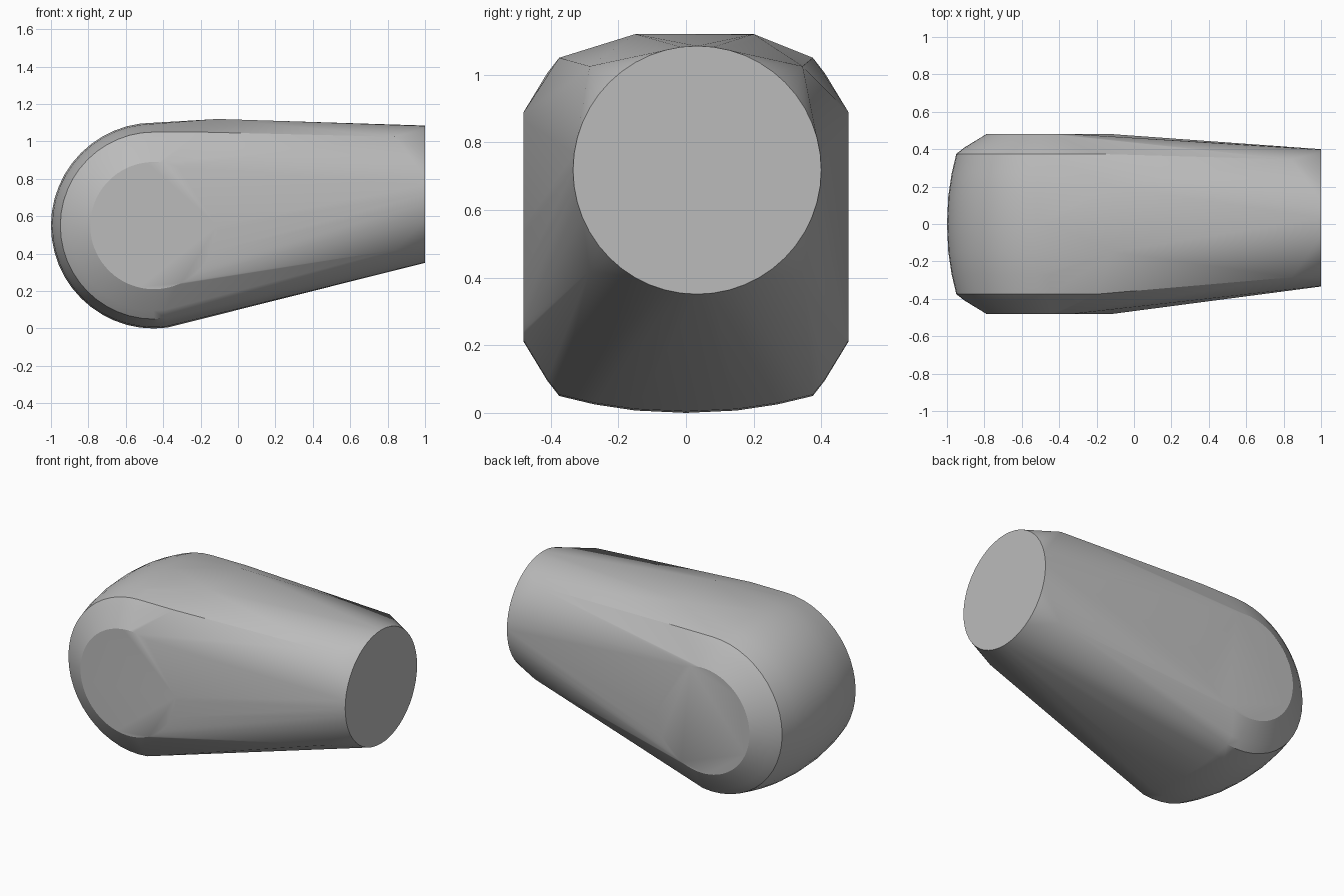
import bpy, bmesh
from math import cos, sin, pi, radians

cube = bpy.data.objects.get("Cube")
if cube:
    bpy.data.objects.remove(cube, do_unlink=True)

grey = bpy.data.materials.new("plain grey")
grey.use_nodes = True
colour = (0.5, 0.5, 0.5, 1)
grey.diffuse_color = colour
grey.node_tree.nodes["Principled BSDF"].inputs["Base Color"].default_value = colour

CX, CZ = -0.45, 0.55      # centre of the rounded joint
points = []


def joint_ring(y, r, angles):
    points.extend((CX + r * cos(a), y, CZ + r * sin(a)) for a in angles)


full = [2 * pi * i / 48 for i in range(48)]
# Flat side discs, cut by a chord on the upper inner edge
disc = [radians(a) for a in range(68, 361, 4)]

for side in (-1, 1):
    joint_ring(side * 0.48, 0.34, disc)
    # Bulging barrel of the joint; its inner half is buried in the arm
    for y, r in ((0.41, 0.455), (0.375, 0.5), (0.27, 0.525), (0.15, 0.543)):
        joint_ring(side * y, r, [a for a in full if pi * 0.45 < a < pi * 1.58])
    # Shoulder corners at the start of the arm
    points.append((-0.2, side * 0.455, 0.77))
    points.append((-0.2, side * 0.375, 1.05))
    # Squared corners just before the open end
    for z in (1.025, 0.42):
        points.append((0.84, 0.03 + side * 0.315, z))

joint_ring(0, 0.55, [a for a in full if pi * 0.45 < a < pi * 1.58])

# Top ridge where the arm starts
points += [(-0.11, -0.15, 1.12), (-0.11, 0.2, 1.12)]

# Round flat end
points += [(1.0, 0.033 + 0.367 * cos(a), 0.718 + 0.367 * sin(a)) for a in full]

# Skin over all the sections
bm = bmesh.new()
for p in points:
    bm.verts.new(p)
hull = bmesh.ops.convex_hull(bm, input=bm.verts)
loose = {v for v in hull["geom_interior"] + hull["geom_unused"]
         if isinstance(v, bmesh.types.BMVert) and v.is_valid and not v.link_faces}
bmesh.ops.delete(bm, geom=list(loose), context='VERTS')
bmesh.ops.dissolve_limit(bm, angle_limit=radians(0.5), verts=bm.verts, edges=bm.edges)
bmesh.ops.recalc_face_normals(bm, faces=bm.faces)

mesh = bpy.data.meshes.new("arm_segment")
bm.to_mesh(mesh)
bm.free()
mesh.materials.append(grey)
arm = bpy.data.objects.new("arm_segment", mesh)
bpy.context.collection.objects.link(arm)
bpy.ops.object.select_all(action='DESELECT')
arm.select_set(True)
bpy.context.view_layer.objects.active = arm
bpy.ops.object.shade_smooth_by_angle(angle=radians(30))
